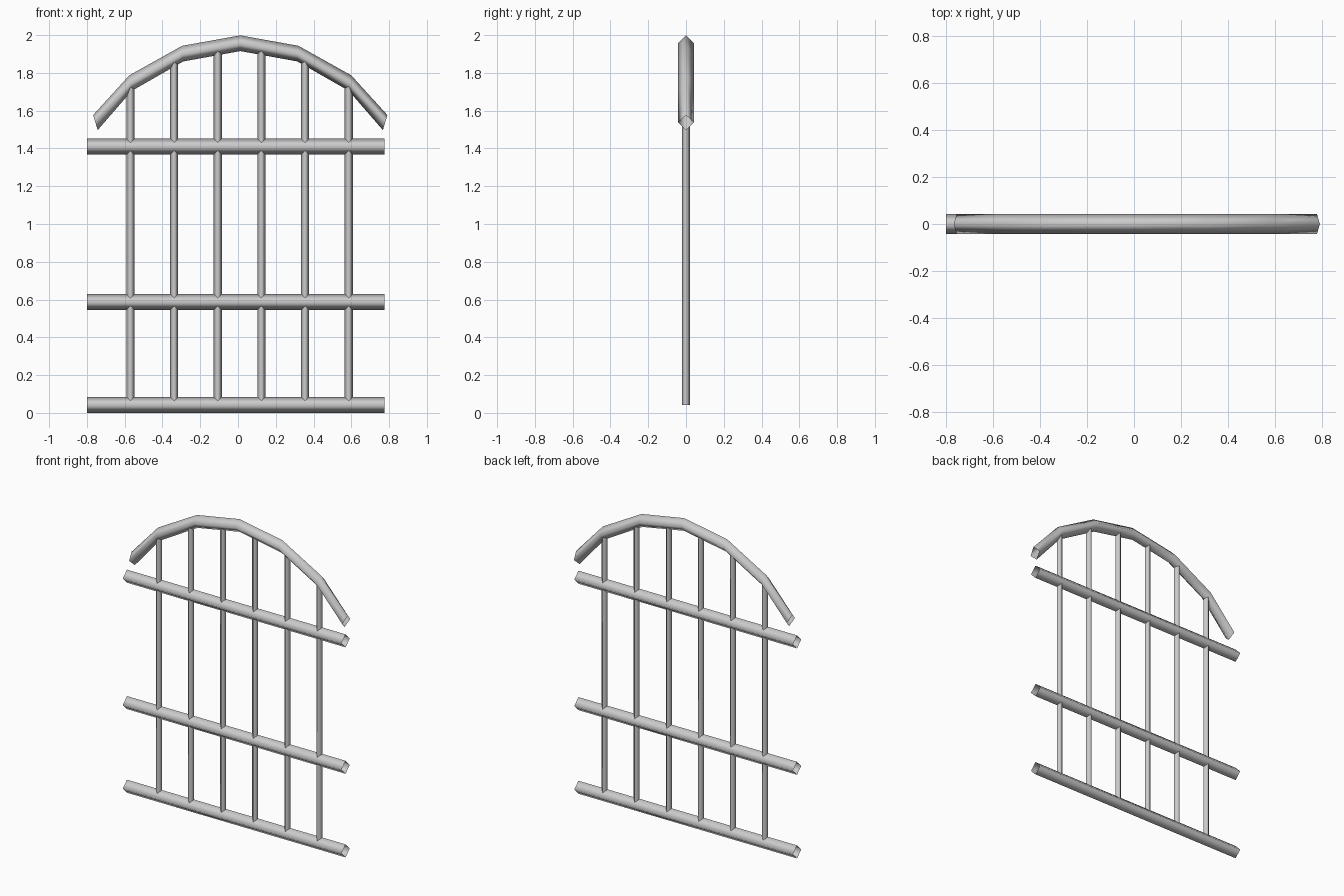
import bpy, bmesh
from math import cos, sin, radians
from mathutils import Vector

cube = bpy.data.objects.get("Cube")
if cube:
    bpy.data.objects.remove(cube, do_unlink=True)

GREY = (0.6, 0.6, 0.6, 1)
metal = bpy.data.materials.new("grey_metal")
metal.use_nodes = True
metal.diffuse_color = GREY
metal.node_tree.nodes["Principled BSDF"].inputs["Base Color"].default_value = GREY


def tube(name, path, outs, radius):
    """Open smooth four-sided tube; outs gives the in-plane section direction at each point."""
    bm = bmesh.new()
    side = Vector((0, 1, 0))
    rings = []
    for p, out in zip(path, outs):
        rings.append([bm.verts.new(Vector(p) + d * radius) for d in (out, side, -out, -side)])
    for a, b in zip(rings, rings[1:]):
        for i in range(4):
            j = (i + 1) % 4
            bm.faces.new((a[i], a[j], b[j], b[i])).smooth = True
    bmesh.ops.recalc_face_normals(bm, faces=bm.faces)
    mesh = bpy.data.meshes.new(name)
    bm.to_mesh(mesh)
    bm.free()
    mesh.materials.append(metal)
    obj = bpy.data.objects.new(name, mesh)
    bpy.context.collection.objects.link(obj)


UP, RIGHT = Vector((0, 0, 1)), Vector((1, 0, 0))

# Horizontal rails
for name, z in (("bottom_rail", 0.0425), ("middle_rail", 0.587), ("upper_rail", 1.41)):
    tube(name, [(-0.8, 0, z), (0.775, 0, z)], [UP, UP], 0.0425)

# Arched top rail: half profile of offset, height and section lean, mirrored about its middle
MID = 0.012
half = [(0, 1.957, 0), (0.305, 1.902, 4), (0.581, 1.746, 9), (0.767, 1.537, 17)]
full = [(-x, z, -a) for x, z, a in half[:0:-1]] + half
arch = [(MID + x, 0, z) for x, z, a in full]
tube("arch_rail", arch, [Vector((sin(radians(a)), 0, cos(radians(a)))) for x, z, a in full], 0.0415)


def arch_height(x):
    for a, b in zip(arch, arch[1:]):
        if a[0] <= x <= b[0]:
            return a[2] + (b[2] - a[2]) * (x - a[0]) / (b[0] - a[0])


# Vertical bars, ending inside the arch
for i in range(6):
    x = -0.569 + 0.231 * i
    tube(f"bar_{i + 1}", [(x, 0, 0.0425), (x, 0, arch_height(x))], [RIGHT, RIGHT], 0.0215)
